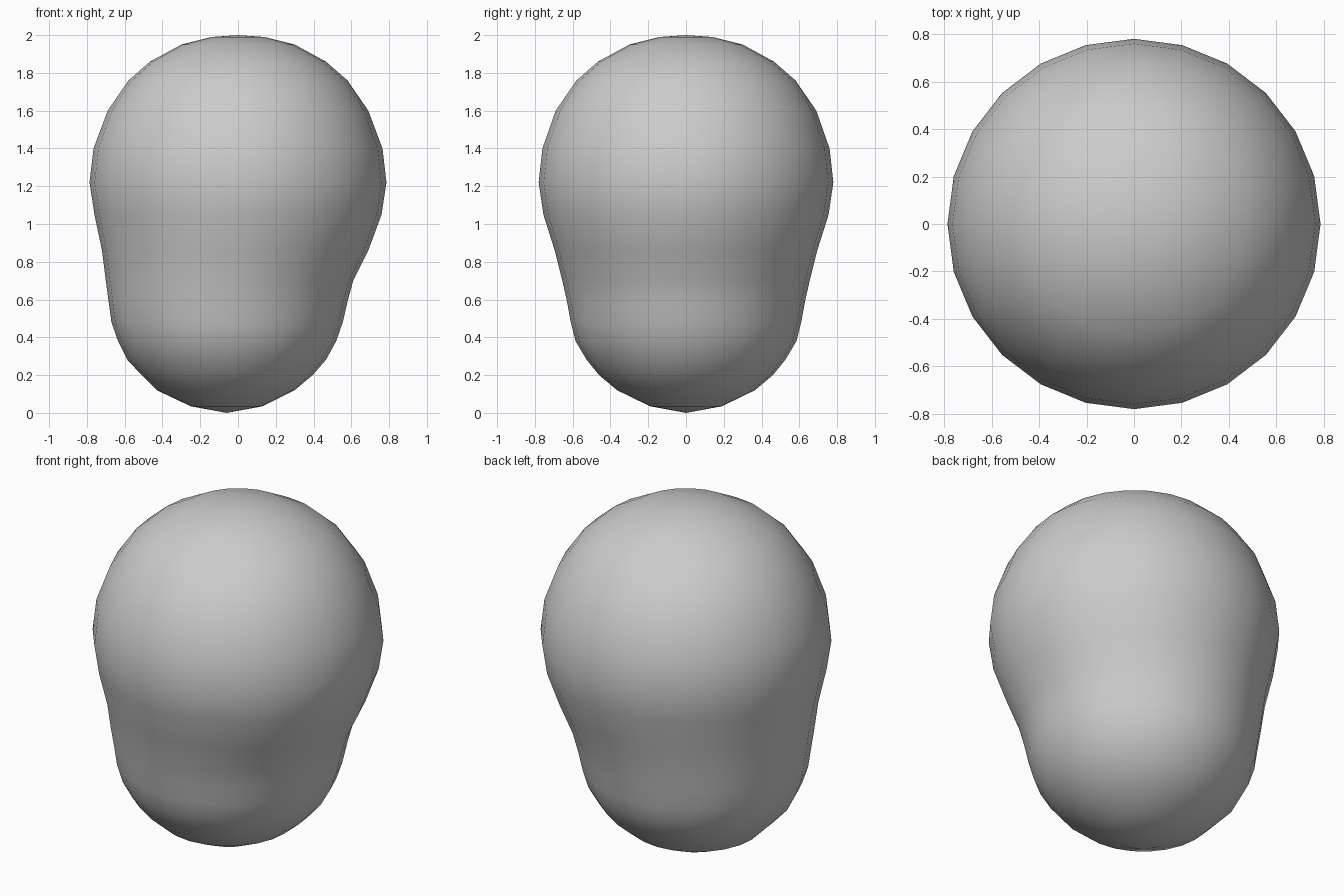
import bpy, bmesh, math

if "Cube" in bpy.data.objects:
    bpy.data.objects.remove(bpy.data.objects["Cube"])

SIDES = 24
# Rings from bottom to top: z, left x, right x, half depth
RINGS = [
    (0.035, -0.25, 0.13, 0.19), (0.12, -0.43, 0.30, 0.365),
    (0.20, -0.51, 0.395, 0.46), (0.28, -0.585, 0.465, 0.525),
    (0.38, -0.635, 0.52, 0.585), (0.48, -0.67, 0.555, 0.61),
    (0.59, -0.685, 0.58, 0.63), (0.70, -0.70, 0.61, 0.655),
    (0.86, -0.72, 0.69, 0.695), (1.05, -0.76, 0.76, 0.755),
    (1.22, -0.786, 0.786, 0.78), (1.40, -0.765, 0.765, 0.76),
    (1.60, -0.69, 0.69, 0.69), (1.76, -0.58, 0.58, 0.58),
    (1.86, -0.465, 0.465, 0.465), (1.95, -0.30, 0.30, 0.30),
    (1.99, -0.14, 0.14, 0.14),
]

bm = bmesh.new()
loops = []
for z, left, right, depth in RINGS:
    cx, rx = (left + right) / 2, (right - left) / 2
    loops.append([bm.verts.new((cx + rx * math.cos(a), depth * math.sin(a), z))
                  for a in (2 * math.pi * i / SIDES for i in range(SIDES))])

# Skin between neighbouring rings
for lower, upper in zip(loops, loops[1:]):
    for i in range(SIDES):
        j = (i + 1) % SIDES
        bm.faces.new((lower[i], lower[j], upper[j], upper[i]))

# Rounded end caps
bottom = bm.verts.new((-0.06, 0, 0))
top = bm.verts.new((0, 0, 2))
for i in range(SIDES):
    j = (i + 1) % SIDES
    bm.faces.new((bottom, loops[0][j], loops[0][i]))
    bm.faces.new((top, loops[-1][i], loops[-1][j]))
for face in bm.faces:
    face.smooth = True

mesh = bpy.data.meshes.new("head")
bm.to_mesh(mesh)
bm.free()
head = bpy.data.objects.new("head", mesh)
bpy.context.collection.objects.link(head)

grey = bpy.data.materials.new("light grey")
grey.diffuse_color = (0.6, 0.6, 0.6, 1)
grey.use_nodes = True
grey.node_tree.nodes["Principled BSDF"].inputs["Base Color"].default_value = grey.diffuse_color
mesh.materials.append(grey)
